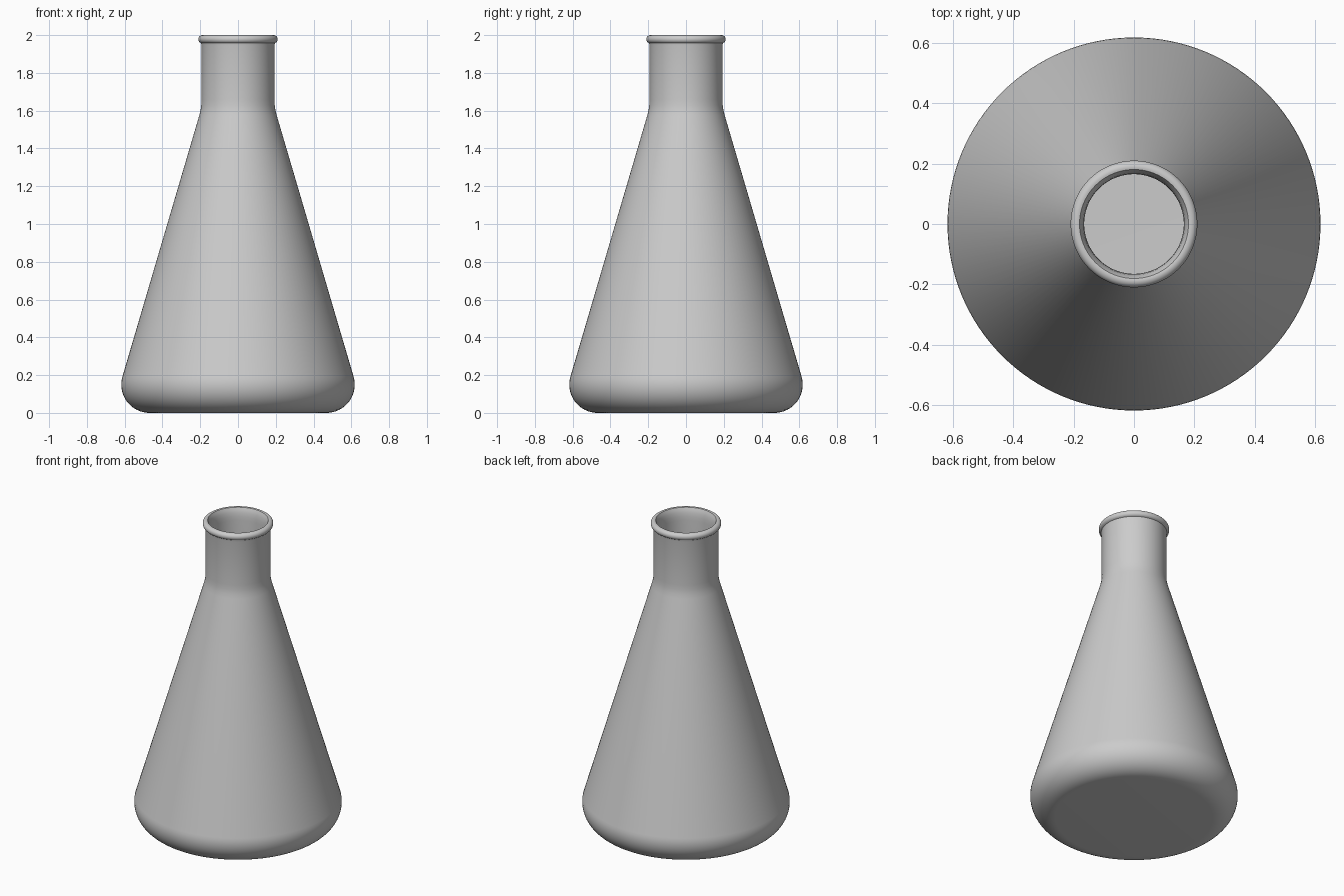
import bpy, bmesh
from math import sin, cos, pi, radians

if "Cube" in bpy.data.objects:
    bpy.data.objects.remove(bpy.data.objects["Cube"])

SIDES = 128


def arc(cx, cz, r, a0, a1, n):
    """Points on an arc in the r-z plane, angles in degrees."""
    return [(cx + r * cos(radians(a0 + (a1 - a0) * i / n)),
             cz + r * sin(radians(a0 + (a1 - a0) * i / n))) for i in range(n + 1)]


def lathe(name, profile):
    """Revolve an (r, z) profile around z; both ends lie on the axis."""
    bm = bmesh.new()
    rings = []
    for r, z in profile:
        n = 1 if r == 0 else SIDES
        rings.append([bm.verts.new((r * cos(2 * pi * i / SIDES),
                                    r * sin(2 * pi * i / SIDES), z)) for i in range(n)])
    for a, b in zip(rings, rings[1:]):
        for i in range(SIDES):
            j = (i + 1) % SIDES
            corners = [a[i % len(a)], a[j % len(a)], b[j % len(b)], b[i % len(b)]]
            bm.faces.new(list(dict.fromkeys(corners)))
    bmesh.ops.recalc_face_normals(bm, faces=bm.faces)
    mesh = bpy.data.meshes.new(name)
    bm.to_mesh(mesh)
    bm.free()
    obj = bpy.data.objects.new(name, mesh)
    bpy.context.collection.objects.link(obj)
    bpy.context.view_layer.objects.active = obj
    obj.select_set(True)
    bpy.ops.object.shade_smooth_by_angle(angle=radians(40))
    return obj


# Outer wall: flat base, rounded heel, cone, straight neck
profile = [(0, 0)]
profile += arc(0.468, 0.15, 0.15, -90, 16.4, 16)
profile += [(0.205, 1.575), (0.198, 1.602), (0.194, 1.63), (0.193, 1.66), (0.193, 1.945)]
# Rolled lip and flared mouth
profile += arc(0.188, 1.978, 0.022, -70, 110, 12)
profile += [(0.174, 1.985), (0.169, 1.968), (0.166, 1.945), (0.165, 1.92)]
# Inner wall, following the outer one at glass thickness
profile += [(0.165, 1.66), (0.166, 1.63), (0.170, 1.602), (0.177, 1.575)]
profile += arc(0.468, 0.15, 0.123, 16.4, -90, 16)
profile += [(0, 0.027)]
lathe("conical_flask", profile)
